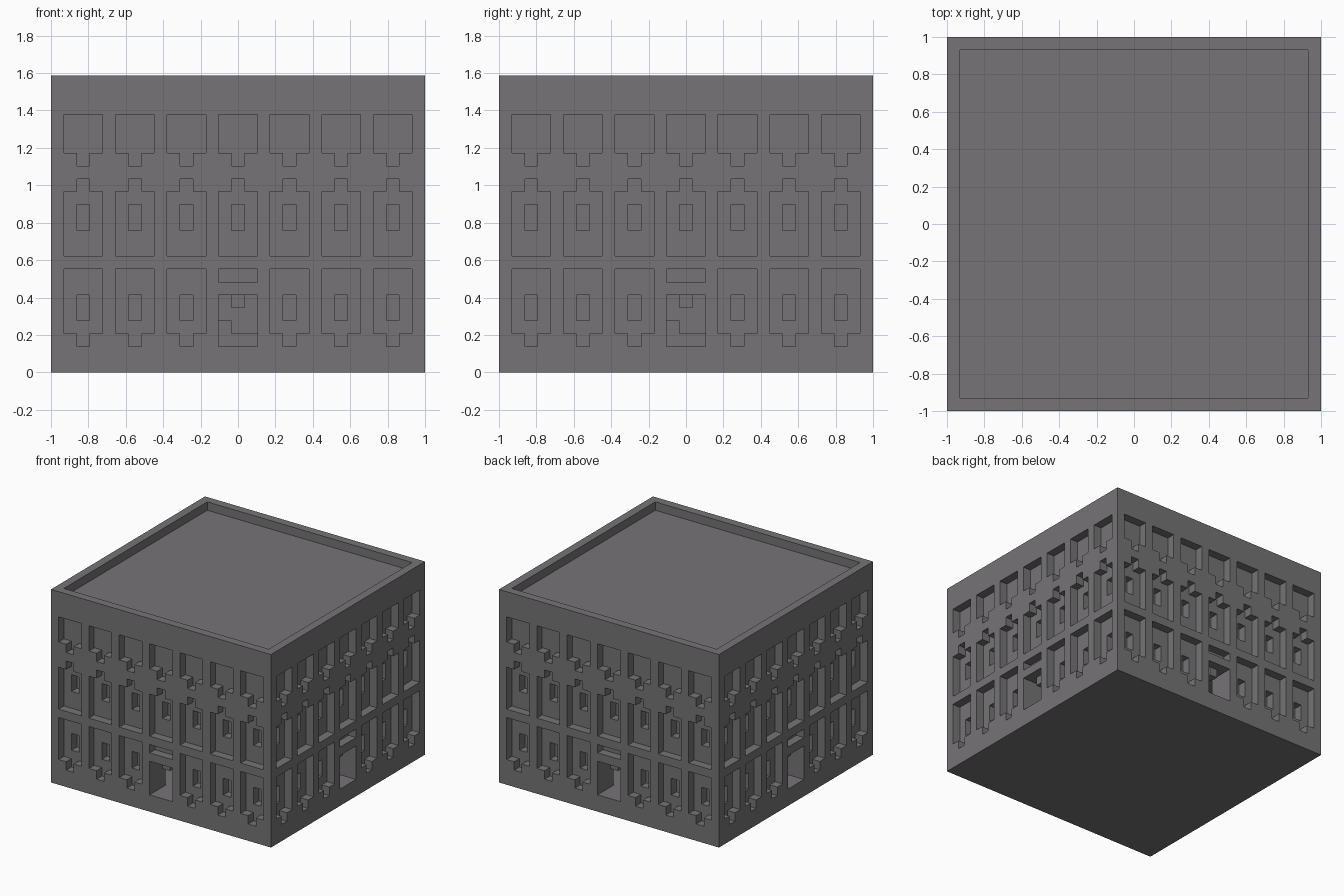
import bpy
import bmesh
from mathutils import Vector
from itertools import product

cube = bpy.data.objects.get("Cube")
if cube:
    bpy.data.objects.remove(cube)

WIDE, TALL = 29, 23          # building size in blocks
UNIT = 2 / WIDE

stone = bpy.data.materials.new("grey_stone")
stone.use_nodes = True
colour = (0.18, 0.174, 0.182, 1)
stone.diffuse_color = colour
stone.node_tree.nodes["Principled BSDF"].inputs["Base Color"].default_value = colour


def box(x, y, z):
    """Set of blocks within three (start, stop) ranges."""
    return set(product(range(*x), range(*y), range(*z)))


def on_sides(u, depth, z):
    """The same box, measured inward from each of the four walls."""
    cells = set()
    last = WIDE - 1
    for a, d, h in box(u, depth, z):
        cells |= {(a, d, h), (last - d, a, h), (last - a, last - d, h), (d, last - a, h)}
    return cells


def build(name, cells):
    """Skin the outside of a set of blocks."""
    bm = bmesh.new()
    verts = {}

    def vert(p):
        if p not in verts:
            verts[p] = bm.verts.new(((p[0] - WIDE / 2) * UNIT, (p[1] - WIDE / 2) * UNIT, p[2] * UNIT))
        return verts[p]

    for cell in cells:
        for axis in range(3):
            for side in (0, 1):
                near = list(cell)
                near[axis] += 2 * side - 1
                if tuple(near) in cells:
                    continue
                corners = []
                for s, t in ((0, 0), (1, 0), (1, 1), (0, 1)):
                    p = list(cell)
                    p[axis] += side
                    p[(axis + 1) % 3] += s
                    p[(axis + 2) % 3] += t
                    corners.append(vert(tuple(p)))
                bm.faces.new(corners if side else corners[::-1])
    mesh = bpy.data.meshes.new(name)
    bm.to_mesh(mesh)
    bm.free()
    mesh.materials.append(stone)
    obj = bpy.data.objects.new(name, mesh)
    bpy.context.collection.objects.link(obj)
    return obj


# Solid block with a sunken roof and a hollow ground floor
full = (0, WIDE)
inside = (1, WIDE - 1)
room = (3, WIDE - 3)
walls = box(full, full, (0, TALL))
walls -= box(inside, inside, (TALL - 1, TALL))
walls -= box(room, room, (2, 7))

# Windows: shallow panels with a notch, and a deeper slot in the middle
for column in range(7):
    left = 1 + 4 * column
    panel, middle = (left, left + 3), (left + 1, left + 2)
    walls -= on_sides(panel, (0, 1), (17, 20))
    walls -= on_sides(middle, (0, 1), (16, 17))
    walls -= on_sides(panel, (0, 1), (9, 14))
    walls -= on_sides(middle, (0, 1), (14, 15))
    walls -= on_sides(middle, (1, 2), (11, 13))
    if column != 3:
        walls -= on_sides(panel, (0, 1), (3, 8))
        walls -= on_sides(middle, (0, 1), (2, 3))
        walls -= on_sides(middle, (1, 2), (4, 6))

# Doorways with a slot above and a small block hung from the ceiling
door = (13, 16)
walls -= on_sides(door, (0, 1), (7, 8))
walls -= on_sides(door, (0, 3), (2, 6))
walls |= on_sides((14, 15), (1, 2), (5, 6))
build("building", walls)

# Central pillar and steps inside the ground floor
build("pillar", box(door, door, (2, 7)))
around = (12, 17)
steps = box(around, around, (2, 3)) | on_sides((12, 14), (12, 13), (3, 4))
build("steps", steps - box(door, door, (2, 7)))
